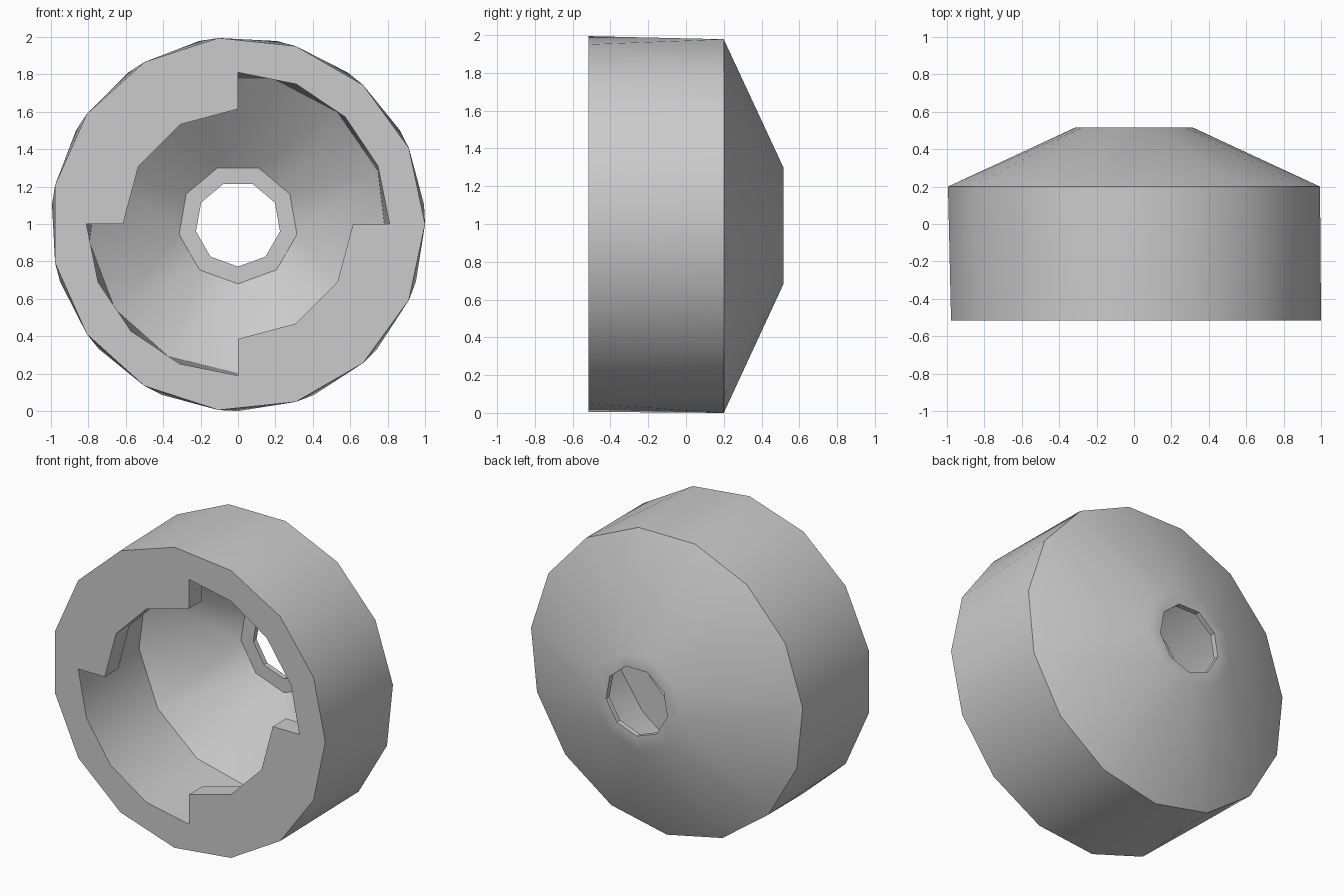
import bpy, bmesh, math

if "Cube" in bpy.data.objects:
    bpy.data.objects.remove(bpy.data.objects["Cube"], do_unlink=True)

FRONT, BACK = -0.515, 0.515

grey = bpy.data.materials.new("plain grey")
grey.use_nodes = True
colour = (0.6, 0.6, 0.6, 1)
grey.diffuse_color = colour
grey.node_tree.nodes["Principled BSDF"].inputs["Base Color"].default_value = colour


def polar(radius, degrees, y):
    a = math.radians(degrees)
    return (radius * math.cos(a), y, 1 + radius * math.sin(a))


def ring(bm, sides, radius, y, phase):
    """Polygon around the y axis, as (vertices, angles)."""
    angles = [phase + 360 * k / sides for k in range(sides)]
    return [bm.verts.new(polar(radius, a, y)) for a in angles], angles


def zip_rings(bm, first, second):
    """Join two rings with any number of sides by a band of triangles."""
    (va, aa), (vb, ab) = first, second
    n, m = len(va), len(vb)
    i = j = 0
    while i < n or j < m:
        mid_a = aa[0] + 360 * (i + 0.5) / n
        mid_b = ab[0] + 360 * (j + 0.5) / m
        if j == m or (i < n and mid_a <= mid_b):
            bm.faces.new((va[i % n], va[(i + 1) % n], vb[j % m]))
            i += 1
        else:
            bm.faces.new((va[i % n], vb[(j + 1) % m], vb[j % m]))
            j += 1


def finish(bm, name):
    bmesh.ops.recalc_face_normals(bm, faces=bm.faces)
    mesh = bpy.data.meshes.new(name)
    bm.to_mesh(mesh)
    bm.free()
    mesh.materials.append(grey)
    obj = bpy.data.objects.new(name, mesh)
    bpy.context.collection.objects.link(obj)
    bpy.ops.object.select_all(action='DESELECT')
    obj.select_set(True)
    bpy.context.view_layer.objects.active = obj
    bpy.ops.object.shade_smooth_by_angle(angle=math.radians(29))


# Hollow housing: outer wall, back cone, hole, inner cone, inner wall
bm = bmesh.new()
sections = [
    (15, 1.0, FRONT, 0),
    (15, 1.0, 0.2, 6),
    (9, 0.32, BACK, -10),
    (9, 0.228, BACK, -10),
    (9, 0.228, 0.48, -10),
    (9, 0.32, 0.48, -10),
    (13, 0.8, 0.1, -90 / 13),
    (16, 0.81, FRONT, 0),
]
rings = [ring(bm, *s) for s in sections]
for k, current in enumerate(rings):
    zip_rings(bm, current, rings[(k + 1) % len(rings)])
finish(bm, "housing")

# Two opposite quarter-turn tabs just inside the front opening
for name, start in (("upper_tab", 90), ("lower_tab", 270)):
    bm = bmesh.new()
    outer = [polar(0.81, start + 22.5 * k, FRONT) for k in range(5)]
    inner = [polar(0.615, start + 30 * k, FRONT) for k in range(4)]
    face = bm.faces.new([bm.verts.new(p) for p in outer + inner[::-1]])
    grown = bmesh.ops.extrude_face_region(bm, geom=[face], use_keep_orig=True)
    moved = [v for v in grown["geom"] if isinstance(v, bmesh.types.BMVert)]
    bmesh.ops.translate(bm, verts=moved, vec=(0, 0.14, 0))
    finish(bm, name)
